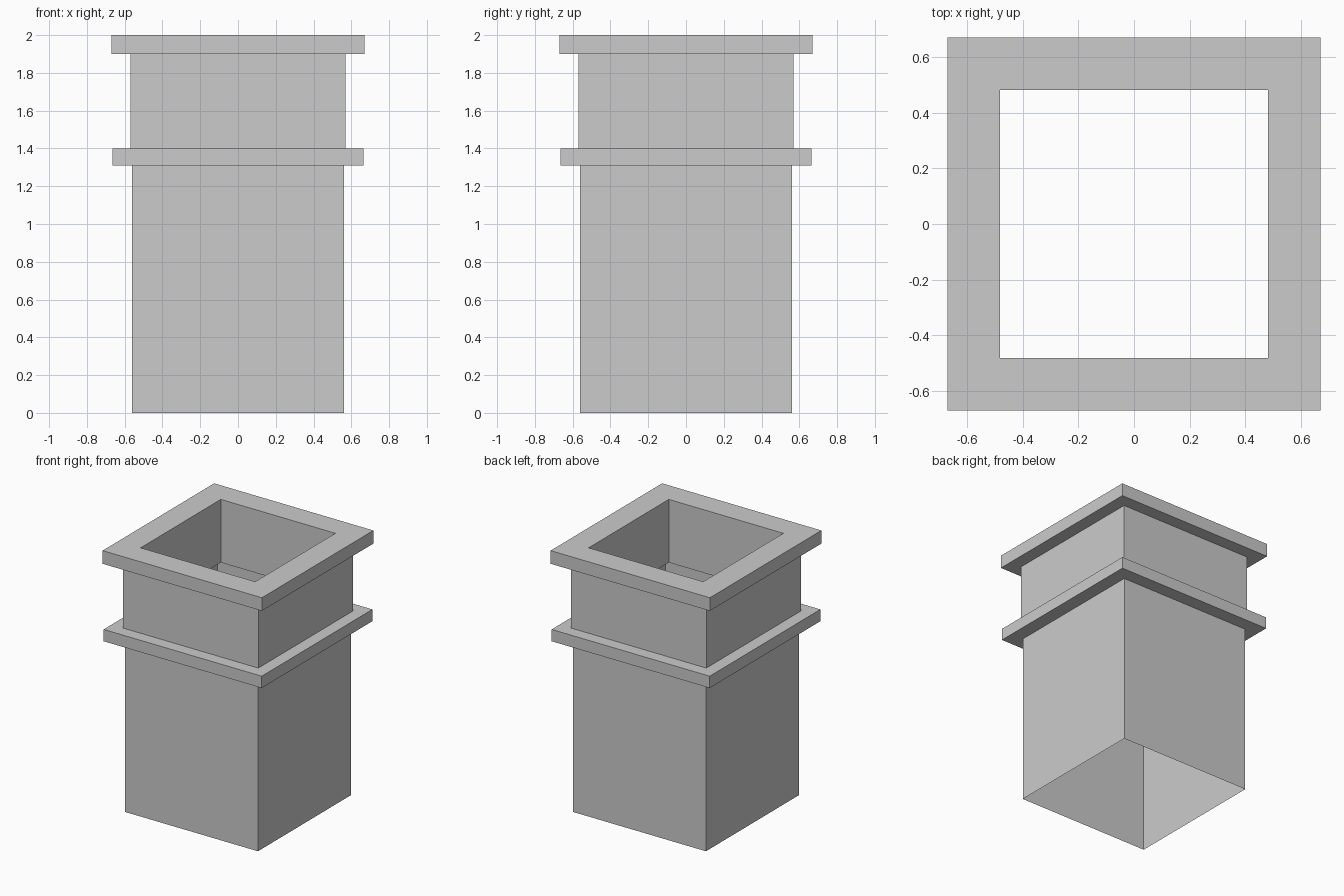
import bpy
import bmesh

if "Cube" in bpy.data.objects:
    bpy.data.objects.remove(bpy.data.objects["Cube"])

# Square profile from the open base, over collar and cap, then down the flue: (half width, z)
PROFILE = [
    (0.56, 0.00), (0.56, 1.31),      # shaft
    (0.665, 1.31), (0.665, 1.40),    # collar
    (0.57, 1.40), (0.57, 1.90),      # neck
    (0.67, 1.90), (0.67, 2.00),      # cap
    (0.482, 2.00), (0.482, 1.52),    # inner lip of the opening
]
CORNERS = [(-1, -1), (1, -1), (1, 1), (-1, 1)]


def square_sweep(name, profile):
    bm = bmesh.new()
    rings = [[bm.verts.new((sx * w, sy * w, z)) for sx, sy in CORNERS]
             for w, z in profile]
    for low, high in zip(rings, rings[1:]):
        for i in range(4):
            j = (i + 1) % 4
            bm.faces.new((low[i], low[j], high[j], high[i]))
    mesh = bpy.data.meshes.new(name)
    bm.to_mesh(mesh)
    bm.free()
    obj = bpy.data.objects.new(name, mesh)
    bpy.context.collection.objects.link(obj)
    return obj


# Hollow square chimney, open at both ends
square_sweep("chimney_shell", PROFILE)
